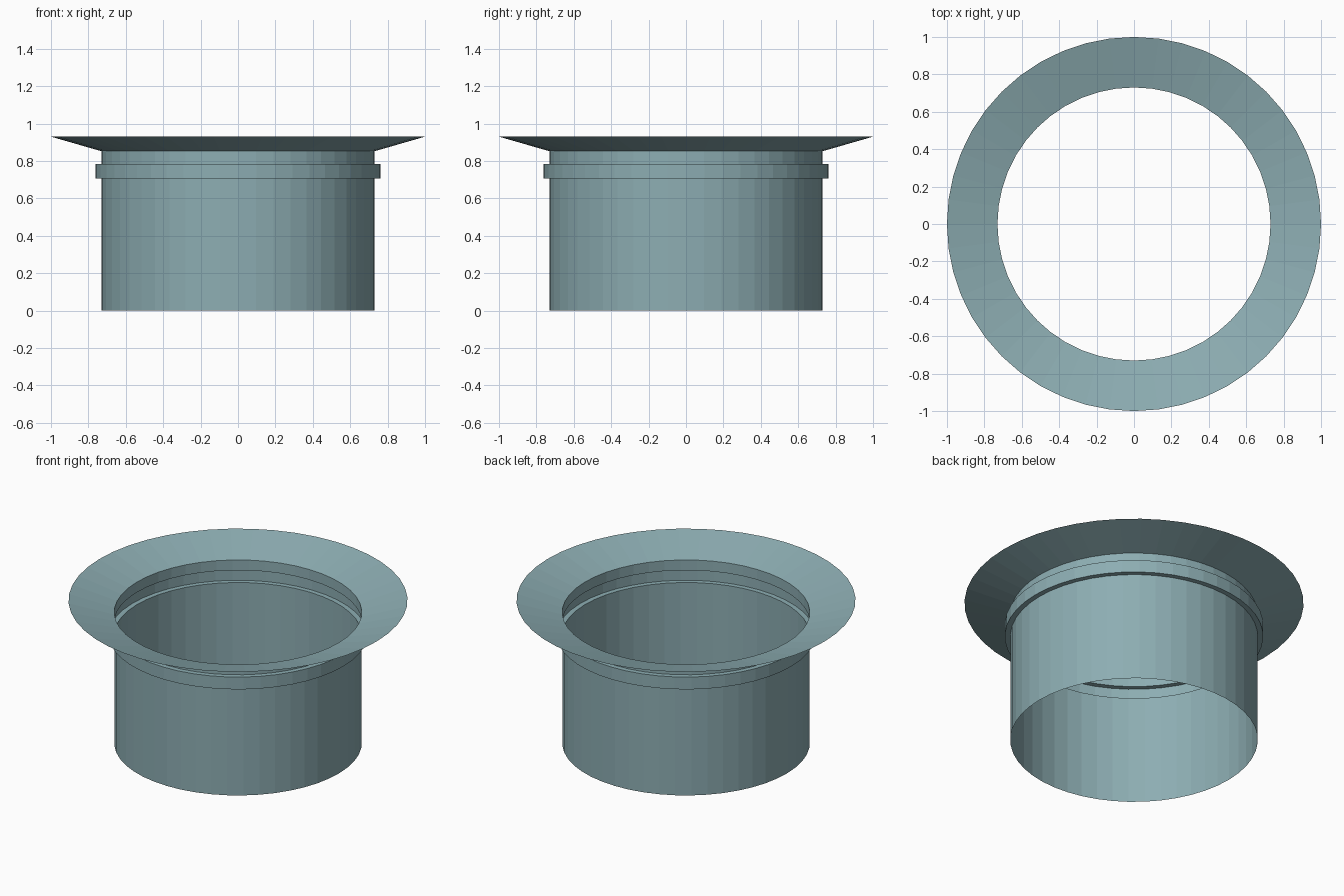
import bpy, bmesh, math

if "Cube" in bpy.data.objects:
    bpy.data.objects.remove(bpy.data.objects["Cube"])

SIDES = 48

# single blue-grey colour
mat = bpy.data.materials.new("blue_grey")
mat.diffuse_color = (0.266, 0.42, 0.448, 1)
mat.use_nodes = True
mat.node_tree.nodes["Principled BSDF"].inputs["Base Color"].default_value = mat.diffuse_color


def lathe(name, profile):
    """Revolve an open (radius, z) profile into a thin flat-faced shell."""
    bm = bmesh.new()
    rings = [[bm.verts.new((r * math.cos(2 * math.pi * i / SIDES),
                            r * math.sin(2 * math.pi * i / SIDES), z))
              for i in range(SIDES)] for r, z in profile]
    for lower, upper in zip(rings, rings[1:]):
        for i in range(SIDES):
            j = (i + 1) % SIDES
            bm.faces.new((lower[i], lower[j], upper[j], upper[i]))
    mesh = bpy.data.meshes.new(name)
    bm.to_mesh(mesh)
    bm.free()
    mesh.materials.append(mat)
    obj = bpy.data.objects.new(name, mesh)
    bpy.context.collection.objects.link(obj)
    return obj


# open tube wall
lathe("tube_wall", [(0.73, 0), (0.73, 0.705)])
# raised band, hollow behind
lathe("raised_band", [(0.73, 0.705), (0.762, 0.705), (0.762, 0.785), (0.73, 0.785)])
# short neck above the band
lathe("neck", [(0.73, 0.785), (0.73, 0.852)])
# flared conical rim
lathe("flared_rim", [(0.73, 0.852), (1.0, 0.93)])
